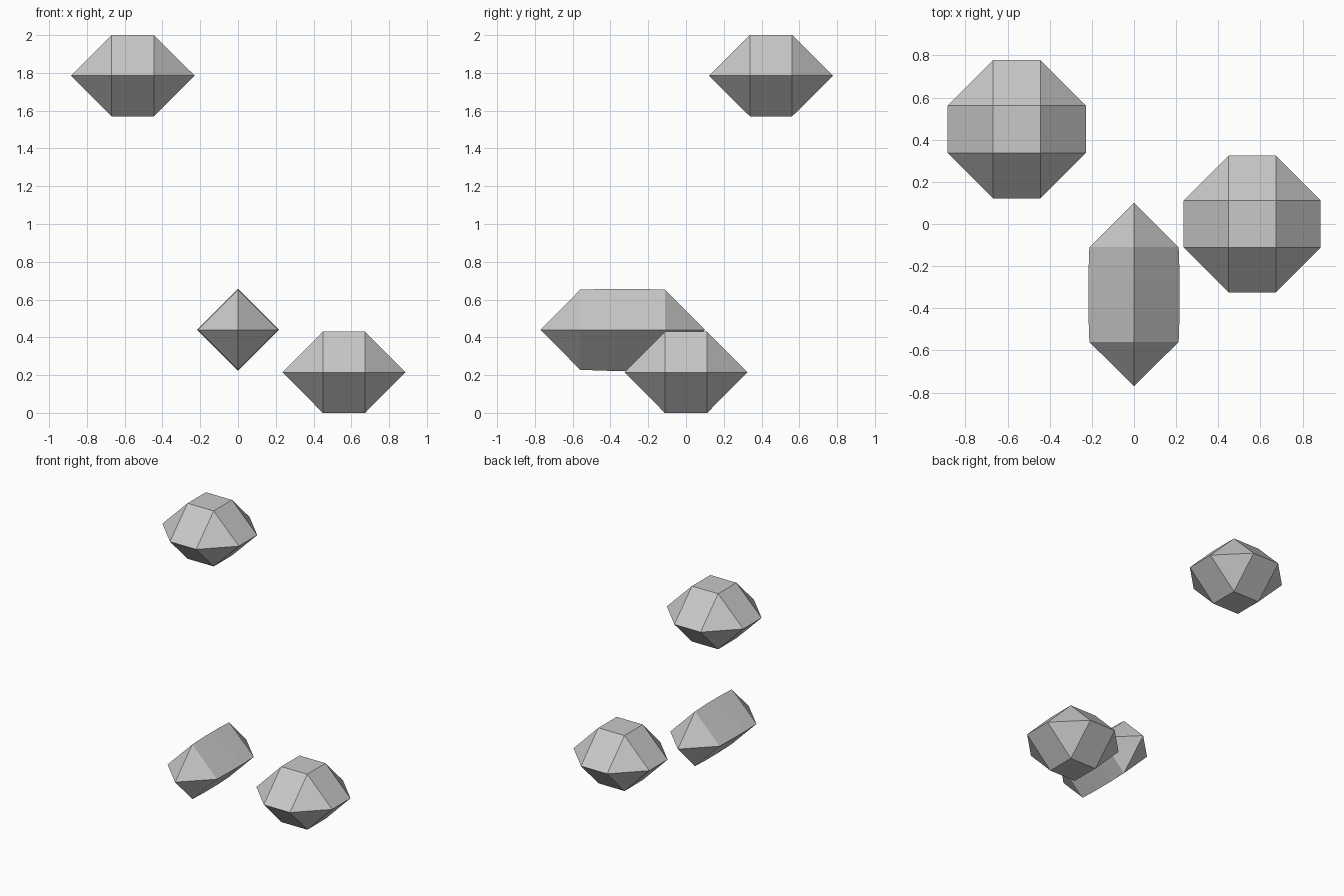
import bpy, bmesh, math

cube = bpy.data.objects.get("Cube")
if cube:
    bpy.data.objects.remove(cube, do_unlink=True)

# Pale grey stone shared by all crystals
stone = bpy.data.materials.new("pale_grey")
stone.use_nodes = True
stone.diffuse_color = (0.58, 0.58, 0.58, 1)
stone.node_tree.nodes["Principled BSDF"].inputs["Base Color"].default_value = (0.58, 0.58, 0.58, 1)


def faceted(name, points, location):
    """Flat-faced convex solid around the given corner points."""
    bm = bmesh.new()
    for p in points:
        bm.verts.new(p)
    bmesh.ops.convex_hull(bm, input=bm.verts[:])
    bmesh.ops.dissolve_limit(bm, angle_limit=math.radians(0.5),
                             verts=bm.verts[:], edges=bm.edges[:])
    bmesh.ops.recalc_face_normals(bm, faces=bm.faces[:])
    mesh = bpy.data.meshes.new(name)
    bm.to_mesh(mesh)
    bm.free()
    mesh.materials.append(stone)
    obj = bpy.data.objects.new(name, mesh)
    obj.location = location
    bpy.context.collection.objects.link(obj)
    return obj


# Round gems: octagonal girdle with a square table above and below
def gem_points(radius, table, height):
    points = []
    for sx in (-1, 1):
        for sy in (-1, 1):
            points += [(sx * table, sy * radius, 0), (sx * radius, sy * table, 0)]
            points += [(sx * table, sy * table, sz * height) for sz in (-1, 1)]
    return points


faceted("upper_gem", gem_points(0.328, 0.112, 0.215), (-0.557, 0.45, 1.785))
faceted("lower_gem", gem_points(0.325, 0.112, 0.215), (0.561, 0, 0.215))

# Long crystal: diamond section, slightly swollen middle, pointed ends
long_points = []
for side in (-1, 1):
    long_points.append((0, side * 0.435, 0))
    for y, r in ((0.225, 0.212), (0.08, 0.217)):
        for s in (-1, 1):
            long_points += [(s * r, side * y, 0), (0, side * y, s * r)]
faceted("long_crystal", long_points, (0, -0.335, 0.44))
